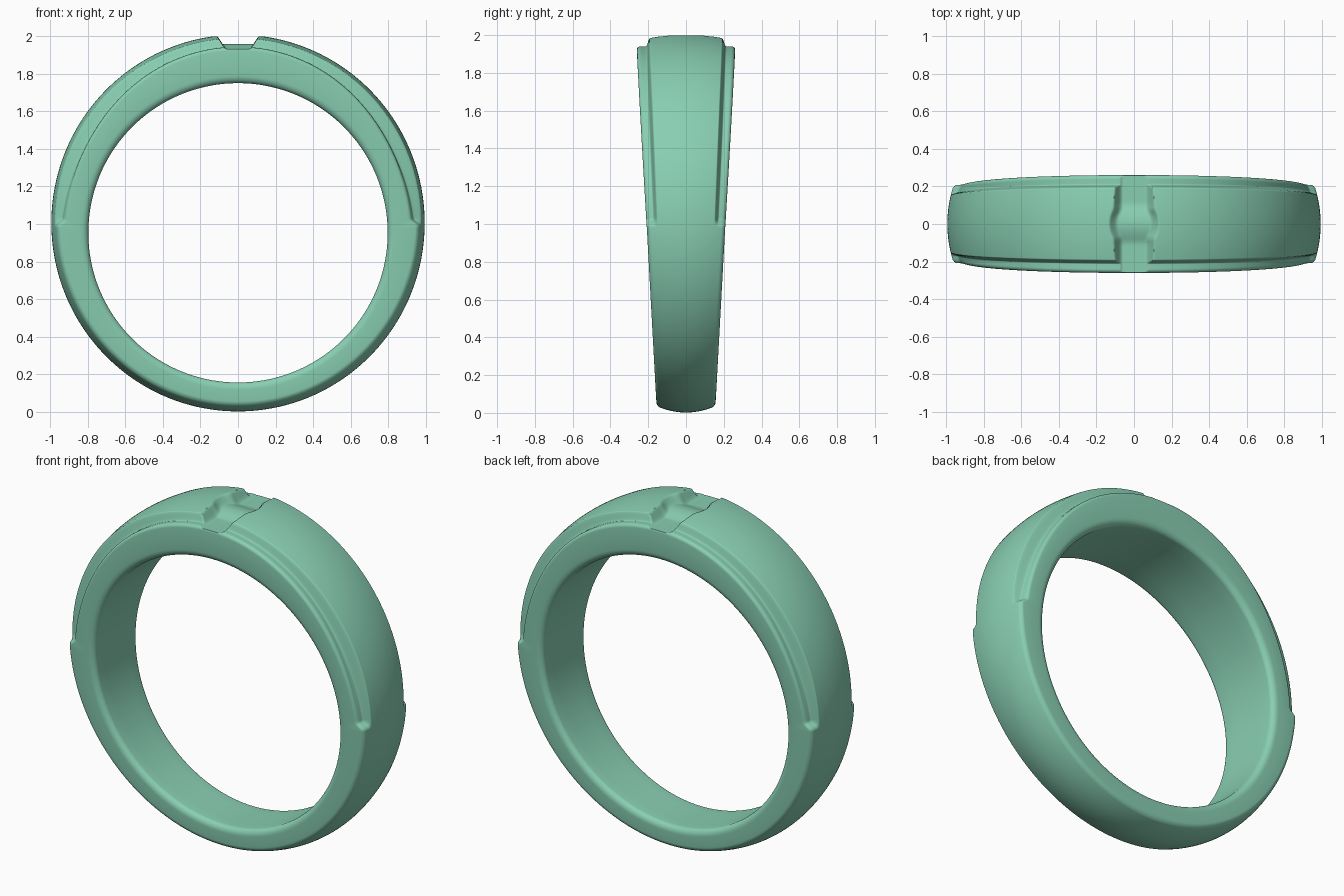
import bpy, bmesh
from math import sin, cos, pi, sqrt, radians

if "Cube" in bpy.data.objects:
    bpy.data.objects.remove(bpy.data.objects["Cube"])

RX, RZ, CZ = 0.994, 1.003, 1.005       # outer outline
RI, CI = 0.797, 0.953                  # finger hole
EDGE, INNER = 0.02, 0.04               # rounding of outer and inner edges


def smooth(t):
    t = max(0.0, min(1.0, t))
    return t * t * (3 - 2 * t)


def half_width(z):
    return 0.154 + 0.0545 * z


def outer_drop(y, w, z):
    """Depth of the outer surface below the crown line."""
    k = 1.4 - 0.6 * min(z, 1) if z < 1 else 0.8 - 0.3 * (z - 1)
    d = k * min(y, 0.2) ** 2
    # stepped shoulder beside the raised band on the upper half
    lift = max(0.0, z - 1)
    depth = (0.035 + 0.025 * sin(pi * min(lift, 1)) + 0.01 * lift) * smooth((z - 0.99) / 0.06)
    b = 0.778 * w
    d += depth * smooth((y - b + 0.012) / 0.022)
    # rounded outer edge
    e = max(0.0, y - w + EDGE)
    return d + EDGE - sqrt(max(0.0, EDGE ** 2 - e * e))


def notch_floor(x, y):
    """Top gap with a round seat and a small saddle in its middle."""
    wall = max(0.06, sqrt(max(0.0, 0.085 ** 2 - (0.8 * y) ** 2)))
    saddle = 0.026 * cos(pi * y / 0.2) if abs(y) < 0.1 else 0
    t = smooth((abs(x) - wall) / 0.065)
    return 1.933 + saddle * (1 - t) + 0.075 * t


def section(phi):
    """Closed cross-section of the ring at angle phi from the top."""
    ox, oz = RX * sin(phi), CZ + RZ * cos(phi)
    ix, iz = RI * sin(phi), CI + RI * cos(phi)
    length = sqrt((ix - ox) ** 2 + (iz - oz) ** 2)
    dx, dz = (ix - ox) / length, (iz - oz) / length
    steps = [i * 0.06 for i in range(12)] + [0.7 + i * 0.01 for i in range(18)]
    steps += [0.88 + i * 0.012 for i in range(10)] + [0.995, 1.0]
    half = []
    w0 = half_width(oz + 0.05 * dz)
    for s in steps:
        y = s * w0
        d = outer_drop(y, w0, oz)
        x, z = ox + dx * d, oz + dz * d
        if abs(ox) < 0.2 and oz > 1:
            z = min(z, notch_floor(x, y))
        half.append((x, y, z))
    for i in range(9):
        a = i * pi / 16
        d = length - INNER * (1 - sin(a))
        x, z = ox + dx * d, oz + dz * d
        half.append((x, half_width(z) - INNER * 0.8 * (1 - cos(a)), z))
    for s in (0.5, 0):
        half.append((ix, half_width(iz) * s, iz))
    return half + [(x, -y, z) for x, y, z in half[-2:0:-1]]


# angles, closer together at the notch and where the shoulders start
right, phi = [], 0.0
while phi < pi - 0.01:
    right.append(phi)
    phi += 0.006 if phi < 0.18 or abs(phi - pi / 2) < 0.07 else 0.025
angles = right + [pi] + [-a for a in right[:0:-1]]

# ring
bm = bmesh.new()
rings = [[bm.verts.new(p) for p in section(a)] for a in angles]
n = len(rings[0])
for i, ring in enumerate(rings):
    nxt = rings[(i + 1) % len(rings)]
    for j in range(n):
        k = (j + 1) % n
        bm.faces.new((ring[j], ring[k], nxt[k], nxt[j]))
bmesh.ops.recalc_face_normals(bm, faces=bm.faces)
mesh = bpy.data.meshes.new("ring_band")
bm.to_mesh(mesh)
bm.free()
band = bpy.data.objects.new("ring_band", mesh)
bpy.context.collection.objects.link(band)

# surface colour
mat = bpy.data.materials.new("green_finish")
mat.diffuse_color = (0.25, 0.62, 0.45, 1)
mat.use_nodes = True
mat.node_tree.nodes["Principled BSDF"].inputs["Base Color"].default_value = mat.diffuse_color
mesh.materials.append(mat)

bpy.context.view_layer.objects.active = band
band.select_set(True)
bpy.ops.object.shade_smooth_by_angle(angle=radians(50))
